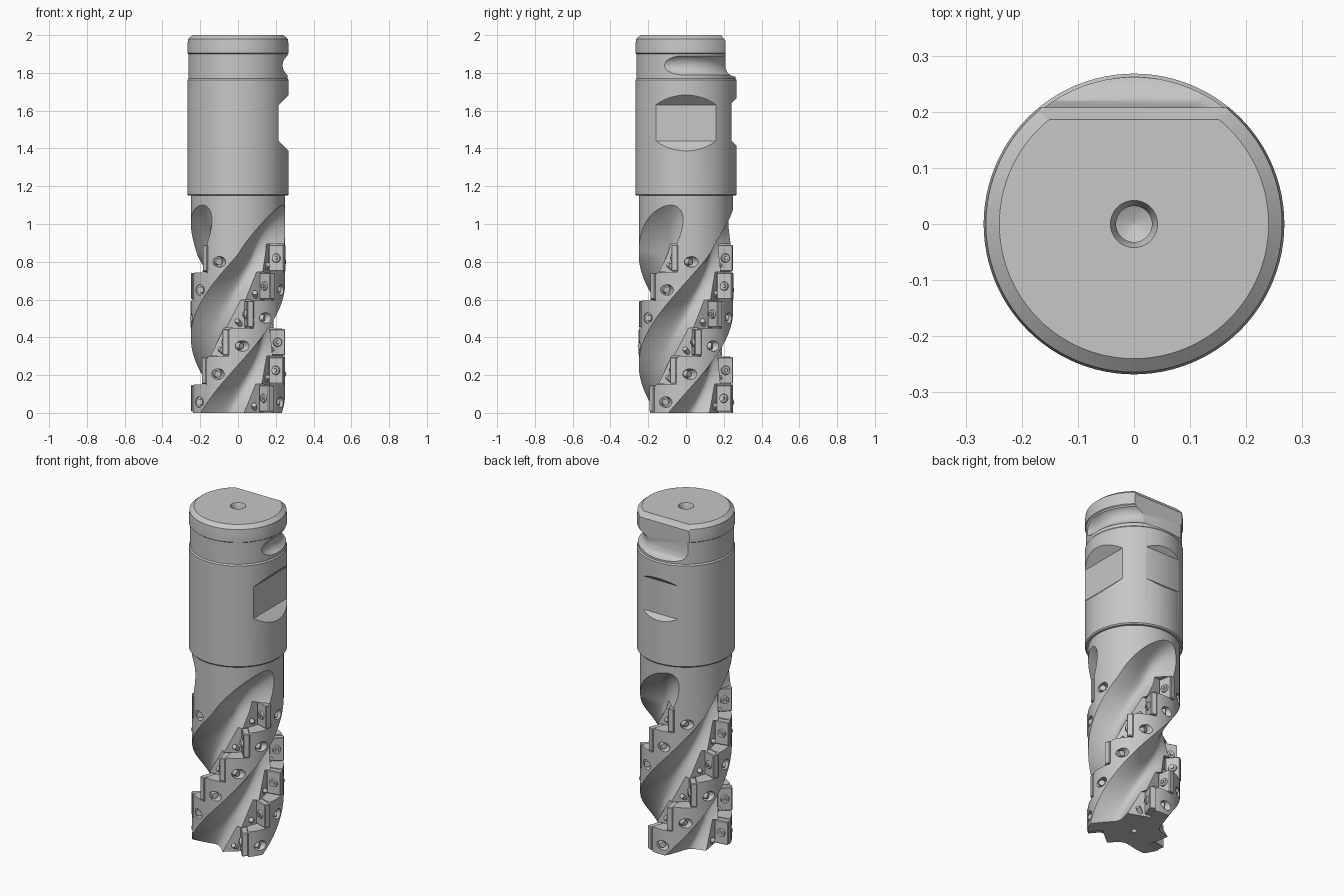
import bpy, bmesh, math
from mathutils import Matrix, Vector

cube = bpy.data.objects.get("Cube")
if cube:
    bpy.data.objects.remove(cube)

steel = bpy.data.materials.new("steel_grey")
steel.use_nodes = True
GREY = (0.57, 0.57, 0.57, 1)
steel.diffuse_color = GREY
steel.node_tree.nodes["Principled BSDF"].inputs["Base Color"].default_value = GREY

FLUTES, ROWS, PITCH = 3, 6, 205.0
ROW_H, ROW_Z = 0.1485, 0.077


def finish(name, bm):
    bmesh.ops.recalc_face_normals(bm, faces=bm.faces)
    mesh = bpy.data.meshes.new(name)
    bm.to_mesh(mesh)
    bm.free()
    mesh.materials.append(steel)
    ob = bpy.data.objects.new(name, mesh)
    bpy.context.collection.objects.link(ob)
    return ob


def loft(name, rings):
    """Skin equal rings of points and cap both ends."""
    bm = bmesh.new()
    loops = [[bm.verts.new(p) for p in ring] for ring in rings]
    n = len(loops[0])
    for a, b in zip(loops, loops[1:]):
        for i in range(n):
            j = (i + 1) % n
            bm.faces.new((a[i], a[j], b[j], b[i]))
    bm.faces.new(loops[0])
    bm.faces.new(loops[-1])
    return finish(name, bm)


def polar(deg, r, z):
    a = math.radians(deg)
    return Vector((r * math.sin(a), -r * math.cos(a), z))


def turned(name, profile):
    return loft(name, [[polar(i * 3.75, r, z) for i in range(96)] for r, z in profile])


def frame(deg, z):
    """Local axes: radial, tangential, up."""
    return Matrix.Translation((0, 0, z)) @ Matrix.Rotation(math.radians(deg - 90), 4, "Z")


def face_angle(z):
    return PITCH * z - 96


def add_box(bm, m, lo, hi):
    lo, hi = Vector(lo), Vector(hi)
    size = Matrix.Diagonal((*(hi - lo), 1))
    bmesh.ops.create_cube(bm, size=1, matrix=m @ Matrix.Translation((lo + hi) / 2) @ size)


def add_rod(bm, m, centre, axis, r1, r2, length, sides=20):
    turn = Vector(axis).to_track_quat("Z", "Y").to_matrix().to_4x4()
    bmesh.ops.create_cone(bm, cap_ends=True, segments=sides, radius1=r1, radius2=r2,
                          depth=length, matrix=m @ Matrix.Translation(centre) @ turn)


def cut(ob, cutter, operation="DIFFERENCE"):
    cutter.hide_render = True
    mod = ob.modifiers.new("cut", "BOOLEAN")
    mod.operation, mod.solver, mod.object = operation, "EXACT", cutter
    bpy.context.view_layer.objects.active = ob
    bpy.ops.object.modifier_apply(modifier=mod.name)
    bpy.data.objects.remove(cutter)


def smooth(ob, deg=30):
    bpy.ops.object.select_all(action="DESELECT")
    ob.select_set(True)
    bpy.context.view_layer.objects.active = ob
    bpy.ops.object.shade_smooth_by_angle(angle=math.radians(deg))


def prism(name, profile, along_x):
    """Extrude a (depth, height) profile across the shank."""
    def pt(s, d, z):
        return (s, d, z) if along_x else (d, s, z)
    return loft(name, [[pt(s, d, z) for d, z in profile] for s in (-0.4, 0.4)])


# Shank: turned profile with neck, collar and centre hole
shank = turned("shank", [
    (0.2, 1.15), (0.262, 1.15), (0.268, 1.157), (0.268, 1.762), (0.262, 1.77),
    (0.262, 1.9), (0.268, 1.905), (0.268, 1.94), (0.264, 1.98),
    (0.24, 2.0), (0.042, 2.0), (0.032, 1.975), (0.032, 1.95), (0.001, 1.935)])

# Clamping flats on the left and back
cut(shank, prism("side_flat", [(0.215, 1.44), (0.215, 1.63), (0.29, 1.705), (0.29, 1.365)], False))
cut(shank, prism("back_flat", [(0.242, 1.44), (0.242, 1.64), (0.29, 1.69), (0.29, 1.39)], True))

# Locking flat at the top, and the curved groove that leads into it
cut(shank, prism("lock_flat", [(0.185, 2.01), (0.187, 1.998), (0.208, 1.97), (0.208, 1.83),
                               (0.22, 1.8), (0.24, 1.785), (0.3, 1.77), (0.3, 2.01)], True))
groove = []
STEPS = 50
for i in range(STEPS + 1):
    t = i / STEPS
    a = 61 + 152 * t
    end = min(1, min(t, 1 - t) / 0.17)
    tube = 0.058 * math.sqrt(max(0.01, 1 - (1 - end) ** 2))
    groove.append([polar(a, 0.29 + tube * math.cos(c), 1.84 + tube * math.sin(c))
                   for c in (math.tau * k / 24 for k in range(24))])
cut(shank, loft("lock_groove", groove))
smooth(shank)


# Cutting body: three helical flutes that run out below the shank
def body_radius(d, z):
    run_out = max(0, z - 0.84)
    s = ((d - 70 * run_out) % 120 - 40) / 36
    depth = 0.11 * (1 - s * s - (run_out / 0.26) ** 2)
    return 0.25 - max(-0.02, depth)


rings = []
LAYERS = 80
for k in range(LAYERS + 1):
    z = 1.26 * k / LAYERS - 0.05
    rings.append([polar(face_angle(z) - d, body_radius(d, z), z) for d in range(0, 360, 2)])
body = loft("fluted_body", rings)
cut(body, turned("body_blank", [(0.25, 0), (0.25, 1.165)]), "INTERSECT")

# Insert seats, screw holes, inserts and their hardware
cutters = [bmesh.new(), bmesh.new()]
inserts, screws, pins, nozzles = (bmesh.new() for _ in range(4))
for f in range(FLUTES):
    for k in range(ROWS):
        z = ROW_Z + ROW_H * k
        phi = face_angle(z) + 120 * f
        m = frame(phi, z)
        seat = cutters[k % 2]
        low = -0.15 if k == 0 else -0.075
        add_box(seat, m, (0.168, -0.1, low), (0.32, 0.034, 0.075))
        add_box(inserts, m, (0.172, 0, -0.07), (0.254, 0.036, 0.07))
        add_rod(screws, m, (0.213, -0.004, 0), (0, -1, 0), 0.025, 0.021, 0.012)
        add_rod(screws, m, (0.213, -0.012, 0), (0, -1, 0), 0.012, 0.01, 0.008, 6)
        add_rod(nozzles, m, (0.168, -0.03, -0.045), (0.6, -0.5, 0.5), 0.016, 0.013, 0.04, 12)
        # Slanted screw hole in the land behind the insert
        h = frame(phi + 25, z - 0.02)
        axis = Vector((0.75, 0.65, 0)).normalized()
        mouth = Vector((0.25, 0, 0))
        add_rod(seat, h, mouth + axis * 0.015, axis, 0.028, 0.028, 0.1)
        add_rod(pins, h, mouth - axis * 0.026, axis, 0.019, 0.017, 0.036)

# Centre hole in the end face
add_rod(cutters[1], Matrix(), (0, 0, 0), (0, 0, 1), 0.016, 0.016, 0.06)
for bm in cutters:
    cut(body, finish("seat_cutter", bm))
smooth(body)

# Bevelled cutting inserts
plates = finish("cutting_inserts", inserts)
bevel = plates.modifiers.new("edge", "BEVEL")
bevel.width, bevel.segments = 0.004, 1
for name, bm in (("insert_screws", screws), ("land_pins", pins), ("coolant_nozzles", nozzles)):
    smooth(finish(name, bm))
